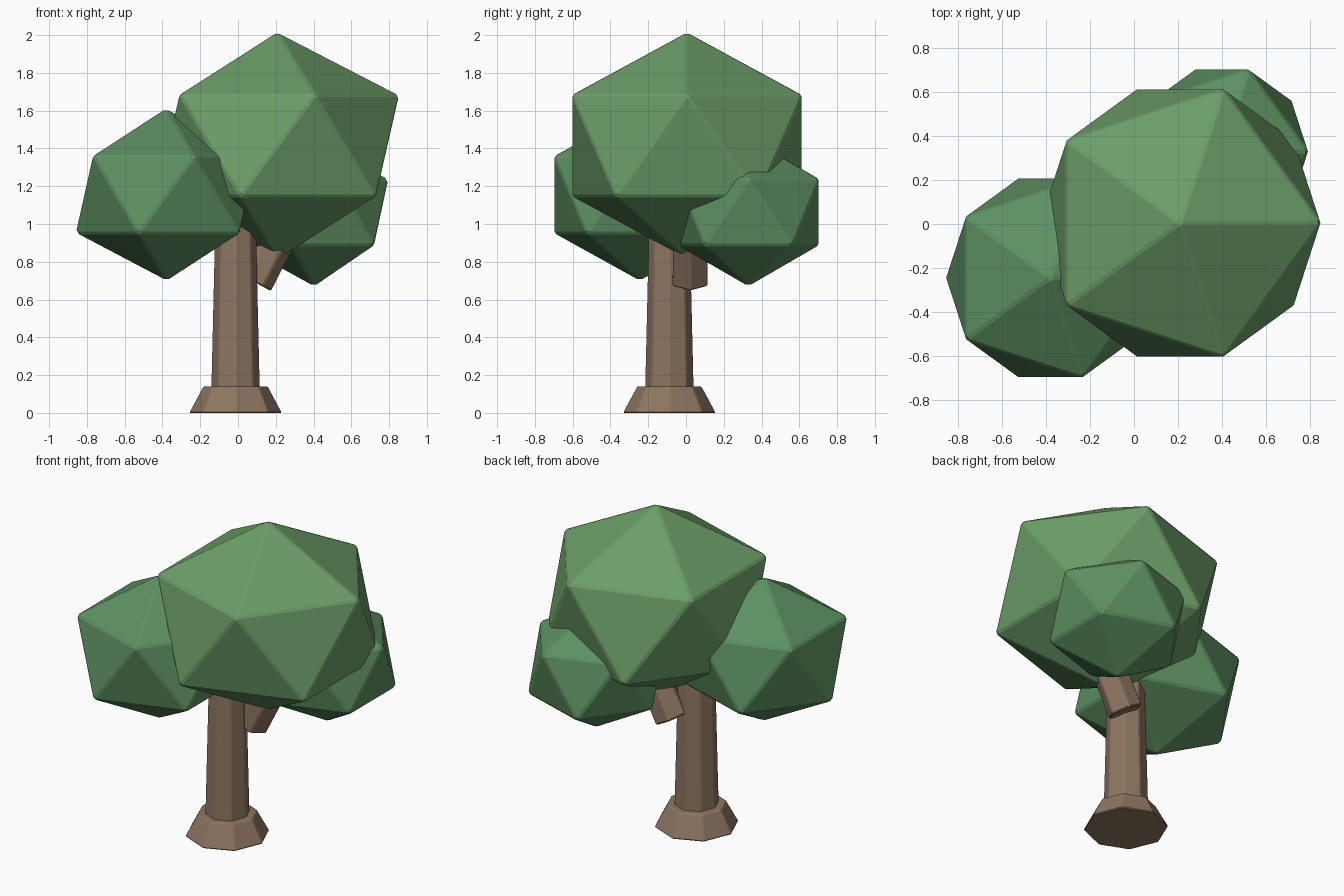
import bpy, bmesh
from math import radians
from mathutils import Matrix, Vector

if "Cube" in bpy.data.objects:
    bpy.data.objects.remove(bpy.data.objects["Cube"])


def material(name, color):
    m = bpy.data.materials.new(name)
    m.diffuse_color = (*color, 1)
    m.use_nodes = True
    m.node_tree.nodes["Principled BSDF"].inputs["Base Color"].default_value = m.diffuse_color
    return m


bark = material("bark", (0.27, 0.18, 0.12))
leaf = material("leaf", (0.15, 0.34, 0.14))
leaf_dark = material("leaf_dark", (0.11, 0.28, 0.12))


def finish(name, bm, mat, bevel):
    mesh = bpy.data.meshes.new(name)
    bm.to_mesh(mesh)
    bm.free()
    obj = bpy.data.objects.new(name, mesh)
    bpy.context.collection.objects.link(obj)
    mesh.materials.append(mat)
    mod = obj.modifiers.new("soft_edges", 'BEVEL')
    mod.width = bevel
    mod.segments = 1
    mod.limit_method = 'ANGLE'
    mod.angle_limit = radians(20)
    return obj


def blob(name, center, radius, height, mat):
    bm = bmesh.new()
    bmesh.ops.create_icosphere(bm, subdivisions=1, radius=1)
    bmesh.ops.scale(bm, vec=(radius, radius, height), verts=bm.verts)
    bmesh.ops.translate(bm, vec=center, verts=bm.verts)
    return finish(name, bm, mat, 0.01)


def post(name, start, length, r1, r2, sides, tilt=0.0, bevel=0.006):
    # Tapered prism that starts at a point and leans toward +x by tilt
    bm = bmesh.new()
    mat = (Matrix.Translation(Vector(start)) @ Matrix.Rotation(radians(tilt), 4, 'Y')
           @ Matrix.Translation((0, 0, length / 2))
           @ Matrix.Rotation(radians(90), 4, 'Z'))
    if sides == 6:
        mat = mat @ Matrix.Rotation(0, 4, 'Z')
    bmesh.ops.create_cone(bm, cap_ends=True, segments=sides, radius1=r1, radius2=r2,
                          depth=length, matrix=mat)
    return finish(name, bm, bark, bevel)


# Trunk with flared root and one side branch
TX, TY = -0.013, -0.088
post("root_flare", (TX, TY, 0), 0.14, 0.247, 0.172, 8)
post("trunk", (TX, TY, 0.05), 1.1, 0.132, 0.106, 8)
post("branch", (0.083, 0.022, 0.694), 0.42, 0.107, 0.1, 6, tilt=28, bevel=0.008)

# Faceted foliage
blob("main_foliage", (0.21, 0.005, 1.415), 0.718, 0.6, leaf)
blob("left_foliage", (-0.38, -0.245, 1.155), 0.535, 0.456, leaf_dark)
blob("right_foliage", (0.4, 0.33, 1.063), 0.442, 0.394, leaf_dark)
